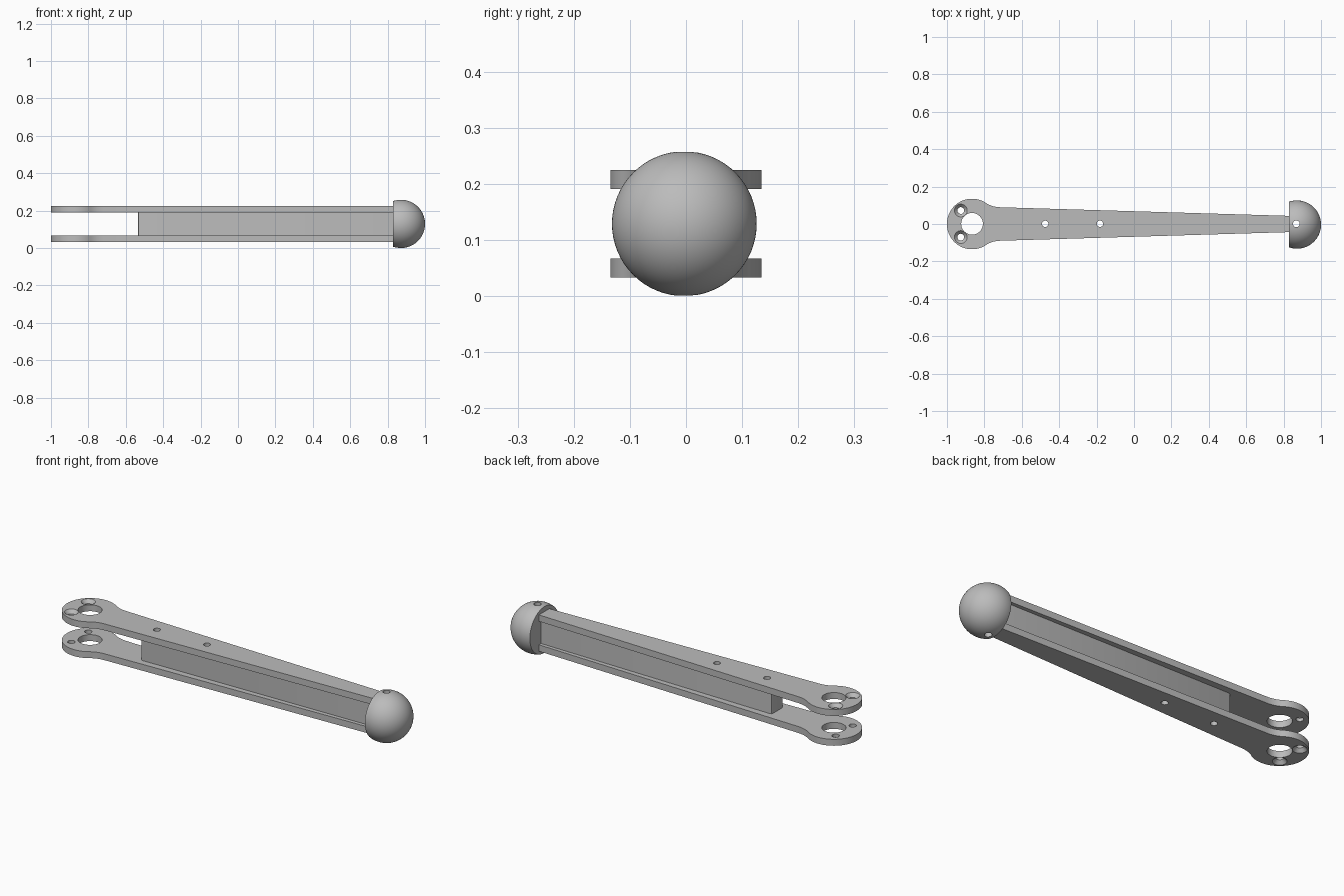
import bpy, bmesh, math
from mathutils import Matrix, Vector

if "Cube" in bpy.data.objects:
    bpy.data.objects.remove(bpy.data.objects["Cube"], do_unlink=True)

MID_Z = 0.129          # height of the mirror plane
PLATE = 0.034          # plate thickness
INNER, OUTER = 0.062, 0.096   # plate faces, measured from the mirror plane
EYE = Vector((-0.866, 0.001))
EYE_R = 0.134

grey = bpy.data.materials.new("plain_grey")
grey.use_nodes = True
colour = (0.5, 0.5, 0.5, 1)
grey.diffuse_color = colour
grey.node_tree.nodes["Principled BSDF"].inputs["Base Color"].default_value = colour


def make(name, bm):
    bmesh.ops.recalc_face_normals(bm, faces=bm.faces[:])
    mesh = bpy.data.meshes.new(name)
    bm.to_mesh(mesh)
    bm.free()
    mesh.materials.append(grey)
    obj = bpy.data.objects.new(name, mesh)
    bpy.context.collection.objects.link(obj)
    return obj


def prism(name, outline, z0, z1):
    bm = bmesh.new()
    face = bm.faces.new([bm.verts.new((x, y, z0)) for x, y in outline])
    top = bmesh.ops.extrude_face_region(bm, geom=[face])["geom"]
    verts = [v for v in top if isinstance(v, bmesh.types.BMVert)]
    bmesh.ops.translate(bm, vec=(0, 0, z1 - z0), verts=verts)
    return make(name, bm)


def drill(obj, x, y, z0, z1, r0, r1=None):
    """Cut a round or tapered hole from z0 to z1."""
    bm = bmesh.new()
    bmesh.ops.create_cone(bm, cap_ends=True, segments=40, radius1=r0,
                          radius2=r0 if r1 is None else r1, depth=z1 - z0,
                          matrix=Matrix.Translation((x, y, (z0 + z1) / 2)))
    cutter = make("hole_cutter", bm)
    cutter.hide_render = True
    mod = obj.modifiers.new("hole", 'BOOLEAN')
    mod.operation, mod.solver, mod.object = 'DIFFERENCE', 'EXACT', cutter
    bpy.context.view_layer.objects.active = obj
    bpy.ops.object.modifier_apply(modifier=mod.name)
    bpy.data.objects.remove(cutter, do_unlink=True)


def smooth(obj):
    bpy.ops.object.select_all(action='DESELECT')
    obj.select_set(True)
    bpy.context.view_layer.objects.active = obj
    bpy.ops.object.shade_smooth_by_angle(angle=math.radians(30))


def plate_outline():
    """Round eye, curved neck and tapering arm."""
    start = math.radians(55)
    p0 = EYE + EYE_R * Vector((math.cos(start), math.sin(start)))
    p1, p2 = Vector((-0.757, 0.0905)), Vector((-0.715, 0.0895))
    half = [Vector((0.845, 0.043))]
    for i in range(9):
        t = 1 - i / 8
        half.append(p0 * (1 - t) ** 2 + p1 * 2 * t * (1 - t) + p2 * t * t)
    for i in range(1, 33):
        a = start + (math.pi - start) * i / 32
        half.append(EYE + EYE_R * Vector((math.cos(a), math.sin(a))))
    return half + [Vector((p.x, -p.y)) for p in reversed(half[:-1])]


# Two side plates, countersunk on their outer faces
for name, side in (("upper_plate", 1), ("lower_plate", -1)):
    a, b = sorted((MID_Z + side * INNER, MID_Z + side * OUTER))
    plate = prism(name, plate_outline(), a, b)
    drill(plate, EYE.x, EYE.y, a - 0.05, b + 0.05, 0.058)
    for x in (-0.475, -0.182):
        drill(plate, x, 0.001, a - 0.05, b + 0.05, 0.017)
    for y in (-0.07, 0.072):
        drill(plate, -0.926, y, a - 0.05, b + 0.05, 0.018)
        if side > 0:
            drill(plate, -0.926, y, b - 0.018, b + 0.002, 0.018, 0.036)
        else:
            drill(plate, -0.926, y, a - 0.002, a + 0.018, 0.036, 0.018)
    smooth(plate)

# Spacer bar between the plates
corner = 0.01
bar = prism("spacer_bar",
            [(0.845, 0.025), (-0.535 + corner, 0.048), (-0.532, 0.045), (-0.535, 0.038),
             (-0.535, -0.038), (-0.532, -0.045), (-0.535 + corner, -0.048), (0.845, -0.025)],
            MID_Z - INNER, MID_Z + INNER)
for x in (-0.475, -0.182):
    drill(bar, x, 0.001, -0.1, 0.4, 0.017)
smooth(bar)

# Rounded end knob with a flat rear face
bm = bmesh.new()
bmesh.ops.create_uvsphere(bm, u_segments=64, v_segments=40, radius=0.129,
                          matrix=Matrix.Rotation(math.pi / 2, 4, 'Y'))
cut = bmesh.ops.bisect_plane(bm, geom=bm.verts[:] + bm.edges[:] + bm.faces[:],
                             plane_co=(-0.041, 0, 0), plane_no=(-1, 0, 0), clear_outer=True)
rim = [e for e in cut["geom_cut"] if isinstance(e, bmesh.types.BMEdge)]
bmesh.ops.contextual_create(bm, geom=rim)
bmesh.ops.translate(bm, vec=(0.871, -0.003, MID_Z), verts=bm.verts[:])
knob = make("end_knob", bm)
drill(knob, 0.868, 0.001, -0.1, 0.4, 0.018)
smooth(knob)
